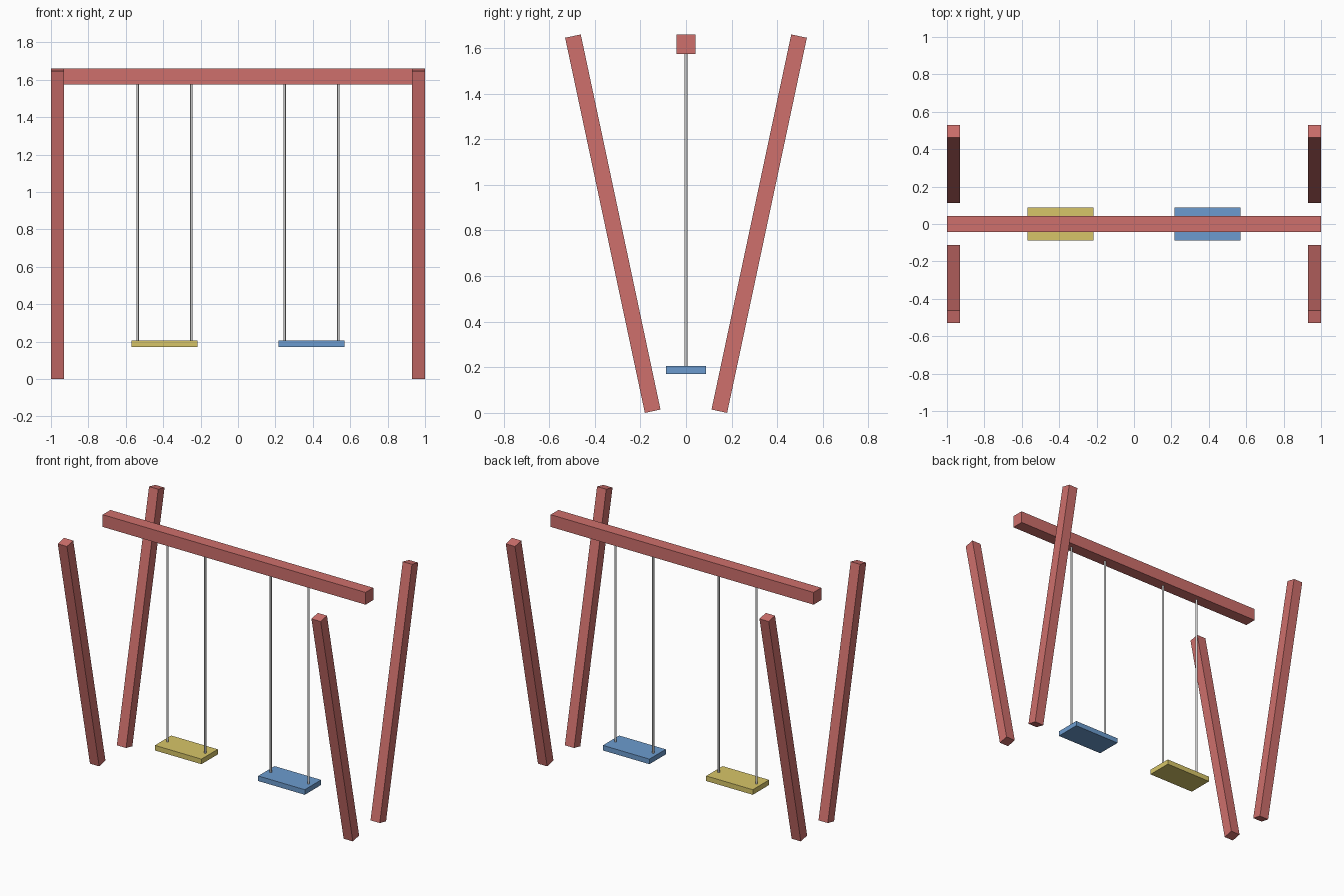
import bpy
from math import radians

if "Cube" in bpy.data.objects:
    bpy.data.objects.remove(bpy.data.objects["Cube"])


def material(name, rgb):
    m = bpy.data.materials.new(name)
    m.diffuse_color = (*rgb, 1)
    m.use_nodes = True
    m.node_tree.nodes["Principled BSDF"].inputs["Base Color"].default_value = m.diffuse_color
    return m


def box(name, loc, size, mat, tilt=0):
    bpy.ops.mesh.primitive_cube_add(size=1, location=loc)
    ob = bpy.context.object
    ob.name = name
    ob.scale = size
    bpy.ops.object.transform_apply(location=False, rotation=False, scale=True)
    ob.rotation_euler.x = tilt
    ob.data.materials.append(mat)
    return ob


red = material("red_paint", (0.62, 0.16, 0.15))
yellow = material("yellow_paint", (0.68, 0.56, 0.14))
blue = material("blue_paint", (0.15, 0.33, 0.62))

# Top beam
box("top_beam", (0, 0, 1.617), (2, 0.084, 0.084), red)

# Four legs, leaning outward toward the top
for sx, side in ((-1, "left"), (1, "right")):
    for sy, end in ((-1, "front"), (1, "back")):
        box(f"{end}_{side}_leg", (sx * 0.965, sy * 0.321, 0.83),
            (0.07, 0.07, 1.682), red, tilt=radians(-12 * sy))

# Two swings: seat plus a pair of hanging rods
for cx, mat, side in ((-0.393, yellow, "left"), (0.393, blue, "right")):
    box(f"{side}_seat", (cx, 0, 0.188), (0.354, 0.177, 0.035), mat)
    for dx in (-0.144, 0.144):
        bpy.ops.mesh.primitive_cylinder_add(
            vertices=8, radius=0.007, depth=1.37, location=(cx + dx, 0, 0.89))
        rod = bpy.context.object
        rod.name = f"{side}_swing_rod"
        bpy.ops.object.shade_smooth_by_angle(angle=radians(50))
